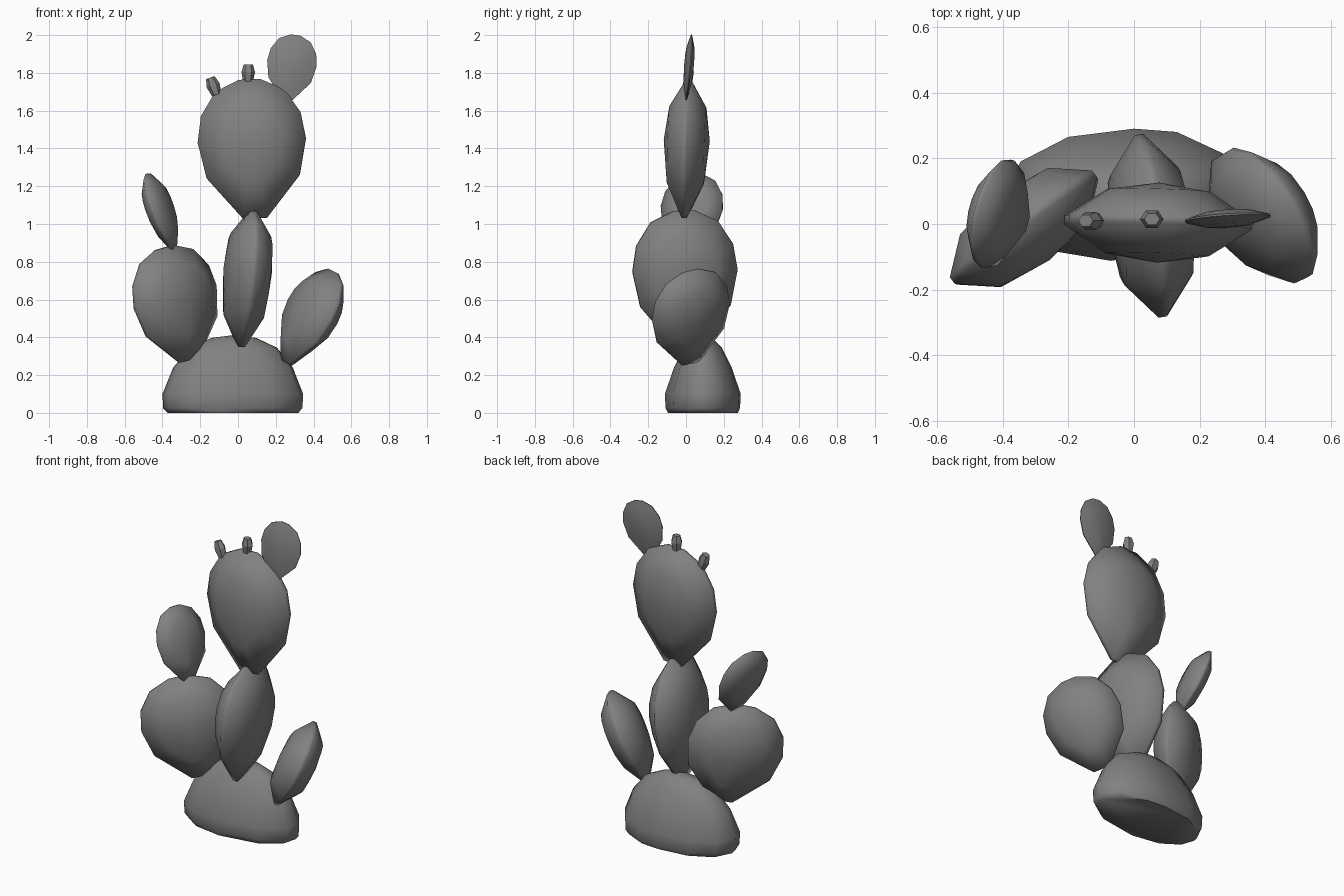
import bpy, bmesh, math
from mathutils import Vector

if "Cube" in bpy.data.objects:
    bpy.data.objects.remove(bpy.data.objects["Cube"])

# right half of a pad outline: (half-width fraction, length fraction)
HALF = [(.22, 0), (.86, .3), (1, .56), (.92, .75), (.64, .92), (.2, 1)]
OUTLINE = HALF + [(-s, t) for s, t in reversed(HALF)]
MID = .56

# dark grey body colour
GREY = bpy.data.materials.new("dark_grey")
GREY.diffuse_color = (.22, .22, .22, 1)
GREY.use_nodes = True
GREY.node_tree.nodes["Principled BSDF"].inputs["Base Color"].default_value = GREY.diffuse_color


def finish(name, bm, angle):
    bmesh.ops.recalc_face_normals(bm, faces=bm.faces)
    me = bpy.data.meshes.new(name)
    bm.to_mesh(me)
    bm.free()
    me.materials.append(GREY)
    ob = bpy.data.objects.new(name, me)
    bpy.context.collection.objects.link(ob)
    bpy.ops.object.select_all(action='DESELECT')
    ob.select_set(True)
    bpy.context.view_layer.objects.active = ob
    bpy.ops.object.shade_smooth_by_angle(angle=math.radians(angle))


def bridge(bm, a, b):
    n = len(a)
    for i in range(n):
        j = (i + 1) % n
        bm.faces.new((a[i], a[j], b[j], b[i]))


def fan(bm, ring, point):
    v = bm.verts.new(point)
    for i in range(len(ring)):
        bm.faces.new((ring[i], ring[(i + 1) % len(ring)], v))


def pad(name, base, tip, across, w, thick, bulge=.55):
    """Lens-shaped pad from base to tip; across is its width direction."""
    base, tip, u = Vector(base), Vector(tip), Vector(across)
    axis = tip - base
    a = axis.normalized()
    u = (u - a * u.dot(a)).normalized()
    n = u.cross(a)

    def at(s, t, h):
        return base + u * (s * w) + axis * t + n * h

    bm = bmesh.new()
    rims = []
    for side in (1, -1):
        rim = [bm.verts.new(at(s, t, side * thick * .1)) for s, t in OUTLINE]
        inner = [bm.verts.new(at(s * bulge, MID + (t - MID) * bulge, side * thick * .8))
                 for s, t in OUTLINE]
        bridge(bm, rim, inner)
        fan(bm, inner, at(0, MID, side * thick))
        rims.append(rim)
    bridge(bm, *rims)
    finish(name, bm, 60)


def bud(name, base, tip):
    """Small six-sided flower bud."""
    base, tip = Vector(base), Vector(tip)
    a = (tip - base).normalized()
    u = Vector((0, 1, 0))
    v = a.cross(u)
    bm = bmesh.new()
    rings = []
    for t, r in [(0, .026), (.55, .036), (1, .024)]:
        c = base.lerp(tip, t)
        rings.append([bm.verts.new(c + (v * math.cos(k * math.pi / 3)
                      + u * math.sin(k * math.pi / 3) * .85) * r) for k in range(6)])
    bridge(bm, rings[0], rings[1])
    bridge(bm, rings[1], rings[2])
    bm.faces.new(rings[0])
    bm.faces.new(rings[2])
    finish(name, bm, 20)


# rounded base mound: one footprint scaled up through several heights
FOOT = [(-.37, -.005), (-.4, .08), (-.345, .19), (-.2, .265), (0, .29), (.13, .28),
        (.27, .215), (.345, .11), (.32, .02), (.19, -.07), (-.07, -.112), (-.26, -.08)]
cx, cy = -.02, .09
bm = bmesh.new()
rings = [[bm.verts.new((cx + (x - cx) * sx, cy + (y - cy) * sy, z)) for x, y in FOOT]
         for z, sx, sy in [(0, .93, .92), (.025, .99, .98), (.1, 1, 1), (.24, .85, .76),
                           (.345, .62, .5), (.397, .32, .25)]]
for lo, hi in zip(rings, rings[1:]):
    bridge(bm, lo, hi)
bm.faces.new(rings[0])
fan(bm, rings[-1], (cx, cy, .412))
finish("base_mound", bm, 60)

# cactus pads
pad("centre_lower_pad", (.015, 0, .35), (.08, -.01, 1.07), (-.13, .99, 0), .28, .13, .6)
pad("centre_upper_pad", (.09, -.01, 1.03), (.06, .015, 1.765), (1, -.03, 0), .287, .122)
pad("top_small_pad", (.26, 0, 1.66), (.305, .03, 2.0), (1, .06, 0), .132, .026)
pad("left_pad", (-.26, .02, .28), (-.39, -.035, .875), (.8, .6, 0), .275, .125, .62)
pad("left_small_pad", (-.34, .0, .86), (-.475, .055, 1.265), (.26, .96, 0), .17, .065, .6)
pad("right_pad", (.255, .02, .265), (.505, .03, .75), (.5, -.8, 0), .23, .11, .62)

# flower buds
bud("left_bud", (-.113, .01, 1.685), (-.147, .01, 1.775))
bud("middle_bud", (.053, .015, 1.755), (.055, .015, 1.845))
